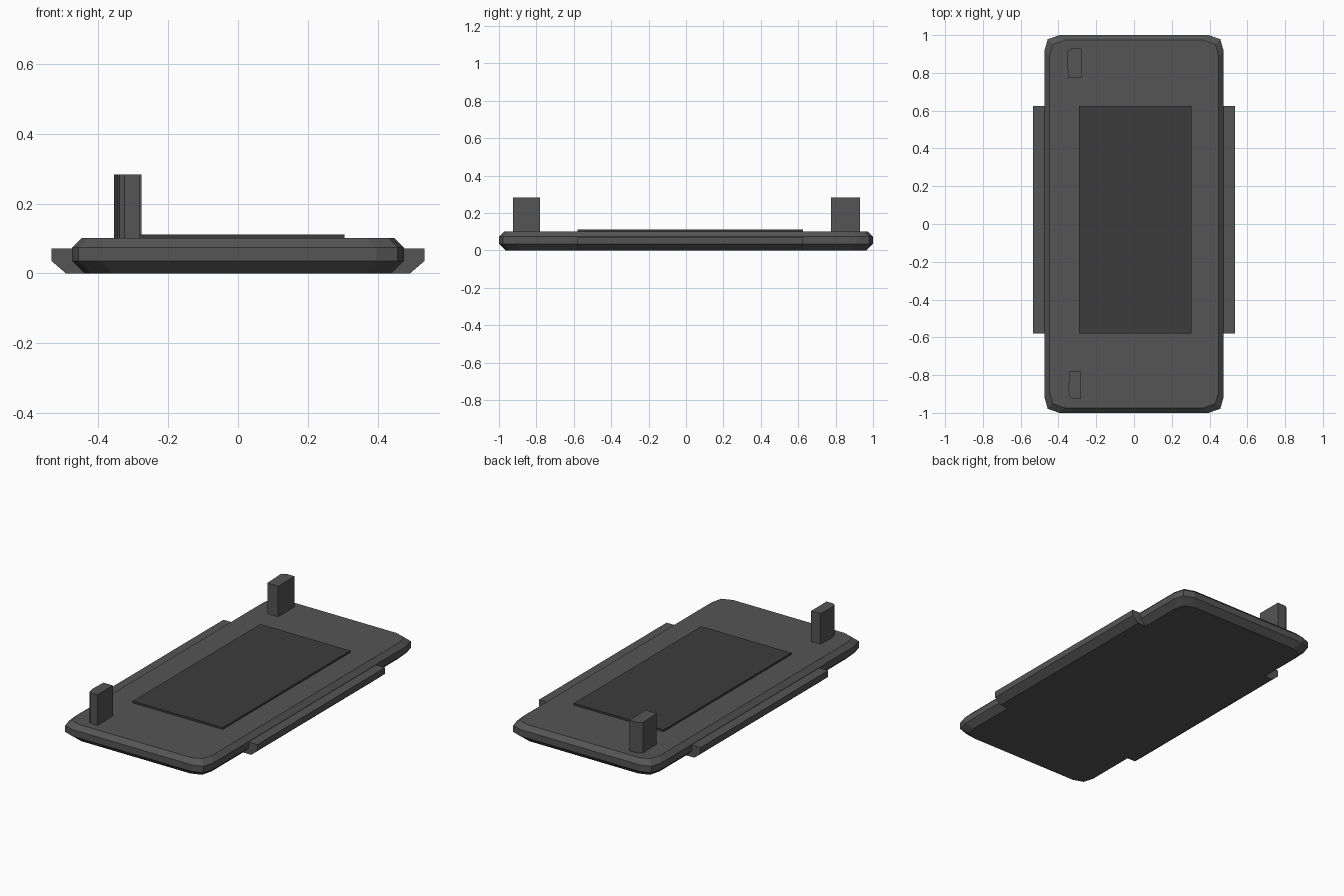
import bpy, bmesh

if "Cube" in bpy.data.objects:
    bpy.data.objects.remove(bpy.data.objects["Cube"])


def material(name, v):
    m = bpy.data.materials.new(name)
    m.diffuse_color = (v, v, v, 1)
    m.use_nodes = True
    m.node_tree.nodes["Principled BSDF"].inputs["Base Color"].default_value = m.diffuse_color
    return m


CASE = material("dark_grey", 0.09)
DARK = material("screen_dark", 0.045)


def loft(name, rings, mat):
    """Join equal-length closed rings of 3D points and cap both ends."""
    bm = bmesh.new()
    vs = [[bm.verts.new(p) for p in r] for r in rings]
    n = len(vs[0])
    for a, b in zip(vs, vs[1:]):
        for i in range(n):
            j = (i + 1) % n
            bm.faces.new((a[i], a[j], b[j], b[i]))
    bm.faces.new(vs[0])
    bm.faces.new(vs[-1])
    bmesh.ops.recalc_face_normals(bm, faces=bm.faces)
    me = bpy.data.meshes.new(name)
    bm.to_mesh(me)
    bm.free()
    me.materials.append(mat)
    ob = bpy.data.objects.new(name, me)
    bpy.context.collection.objects.link(ob)
    return ob


def prism(name, outline, z0, z1, mat):
    return loft(name, [[(x, y, z) for x, y in outline] for z in (z0, z1)], mat)


def plate_ring(inset, z):
    """Rectangle with two-facet corners, mirrored from one corner."""
    hx, hy = 0.475 - inset, 1.0 - inset
    corner = [(hx, hy - 0.085), (hx - 0.018, hy - 0.022), (hx - 0.08, hy)]
    back = corner + [(-x, y) for x, y in reversed(corner)]
    return [(x, y, z) for x, y in back + [(-x, -y) for x, y in back]]


# Main plate with bevelled rim
loft("body_plate", [plate_ring(0.036, 0), plate_ring(0, 0.035),
                    plate_ring(0, 0.074), plate_ring(0.027, 0.101)], CASE)

# Side rails with sloped undersides
Y0, Y1 = -0.58, 0.625
rail = [(0.42, 0), (0.493, 0), (0.534, 0.035), (0.534, 0.072), (0.42, 0.072)]
for side, s in (("left", -1), ("right", 1)):
    loft(side + "_rail", [[(s * x, y, z) for x, z in rail] for y in (Y0, Y1)], CASE)

# Raised screen
prism("screen", [(-0.29, Y0), (0.305, Y0), (0.305, Y1), (-0.29, Y1)], 0.095, 0.112, DARK)

# Upright posts, each with its outer corner cut
prism("back_post", [(-0.277, 0.775), (-0.277, 0.93), (-0.33, 0.93), (-0.355, 0.915),
                    (-0.349, 0.775)], 0.095, 0.284, CASE)
prism("front_post", [(-0.281, -0.78), (-0.281, -0.926), (-0.325, -0.926), (-0.34, -0.915),
                     (-0.347, -0.88), (-0.343, -0.78)], 0.095, 0.284, CASE)
